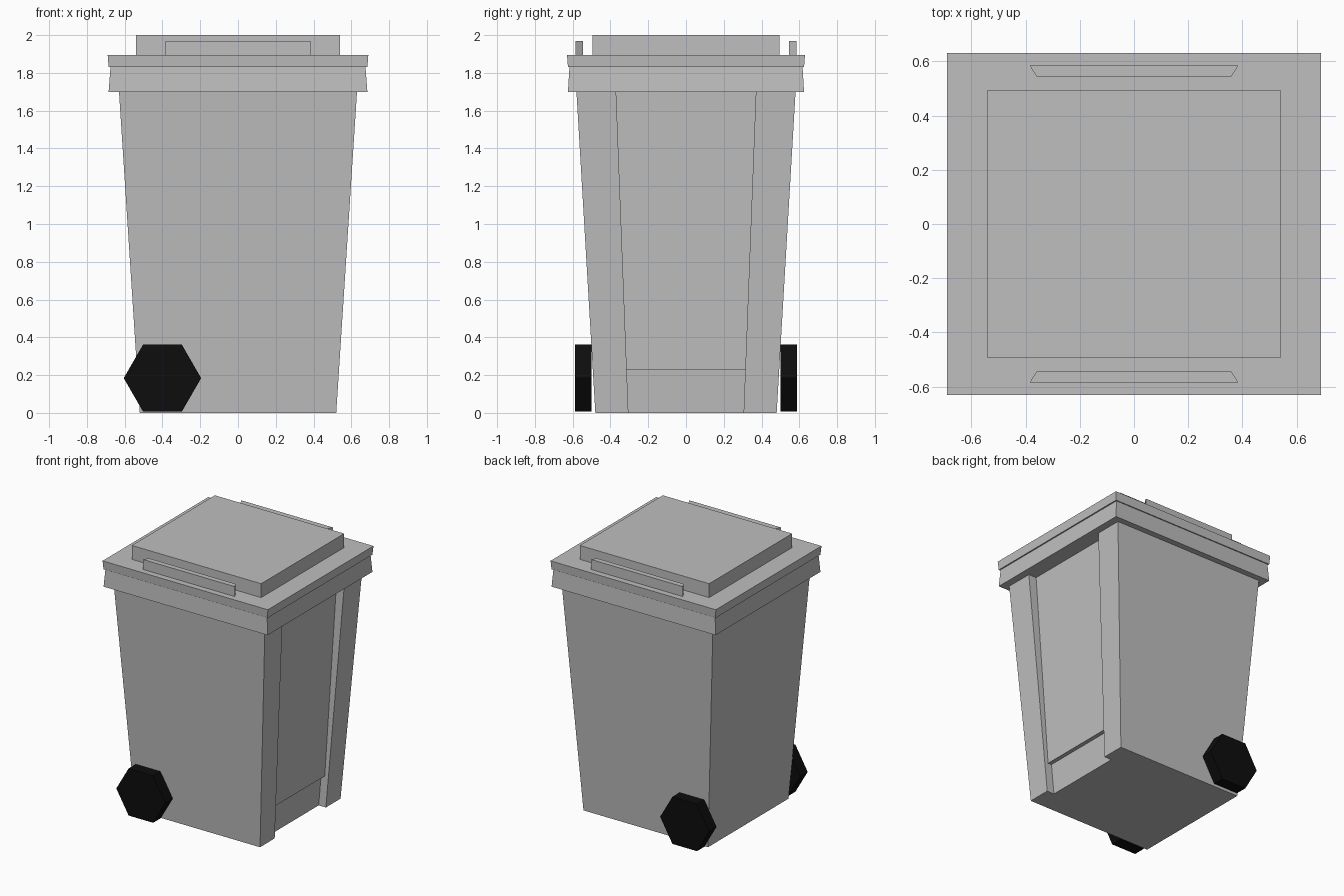
import bpy, bmesh
from math import cos, sin, pi

cube = bpy.data.objects.get("Cube")
if cube:
    bpy.data.objects.remove(cube, do_unlink=True)


def material(name, value):
    m = bpy.data.materials.new(name)
    m.use_nodes = True
    colour = (value, value, value, 1)
    m.diffuse_color = colour
    m.node_tree.nodes["Principled BSDF"].inputs["Base Color"].default_value = colour
    return m


grey = material("grey_plastic", 0.52)
black = material("black_rubber", 0.004)


def loft(name, rings, mat):
    """Join matching rings of points with side faces and cap both ends."""
    bm = bmesh.new()
    loops = [[bm.verts.new(p) for p in ring] for ring in rings]
    n = len(loops[0])
    for a, b in zip(loops, loops[1:]):
        for i in range(n):
            j = (i + 1) % n
            bm.faces.new((a[i], a[j], b[j], b[i]))
    bm.faces.new(loops[0][::-1])
    bm.faces.new(loops[-1])
    bmesh.ops.remove_doubles(bm, verts=bm.verts, dist=0.0005)
    bmesh.ops.recalc_face_normals(bm, faces=bm.faces)
    mesh = bpy.data.meshes.new(name)
    bm.to_mesh(mesh)
    bm.free()
    mesh.materials.append(mat)
    obj = bpy.data.objects.new(name, mesh)
    bpy.context.collection.objects.link(obj)
    return obj


def rectangle(hx, hy, z):
    return [(-hx, -hy, z), (hx, -hy, z), (hx, hy, z), (-hx, hy, z)]


BODY_TOP = 1.70


def body_ring(z, depth):
    """Tapered outline with a recess on the +x side."""
    t = z / BODY_TOP
    hx, hy, r = 0.52 + 0.11 * t, 0.48 + 0.10 * t, 0.305 + 0.065 * t
    return [(-hx, -hy, z), (hx, -hy, z), (hx, -r, z), (hx - depth, -r, z),
            (hx - depth, r, z), (hx, r, z), (hx, hy, z), (-hx, hy, z)]


# Bin body, with the recess deeper below the panel
loft("bin_body", [body_ring(0, 0.06), body_ring(0.23, 0.06),
                  body_ring(0.23, 0.03), body_ring(BODY_TOP, 0.065)], grey)

# Lid: lower rim, overhanging upper rim and raised centre
loft("lid", [rectangle(0.685, 0.625, BODY_TOP), rectangle(0.675, 0.617, 1.83),
             rectangle(0.685, 0.625, 1.83), rectangle(0.69, 0.63, 1.895),
             rectangle(0.54, 0.495, 1.895), rectangle(0.54, 0.495, 2.0)], grey)

# Handles and wheels on the front and back
for side, s in (("front", -1), ("back", 1)):
    loft(side + "_handle",
         [[(-0.385, s * 0.585, z), (0.385, s * 0.585, z),
           (0.36, s * 0.545, z), (-0.36, s * 0.545, z)] for z in (1.89, 1.97)], grey)
    loft(side + "_wheel",
         [[(-0.4 + 0.205 * cos(k * pi / 3), s * y, 0.184 + 0.205 * sin(k * pi / 3))
           for k in range(6)] for y in (0.5, 0.587)], black)
